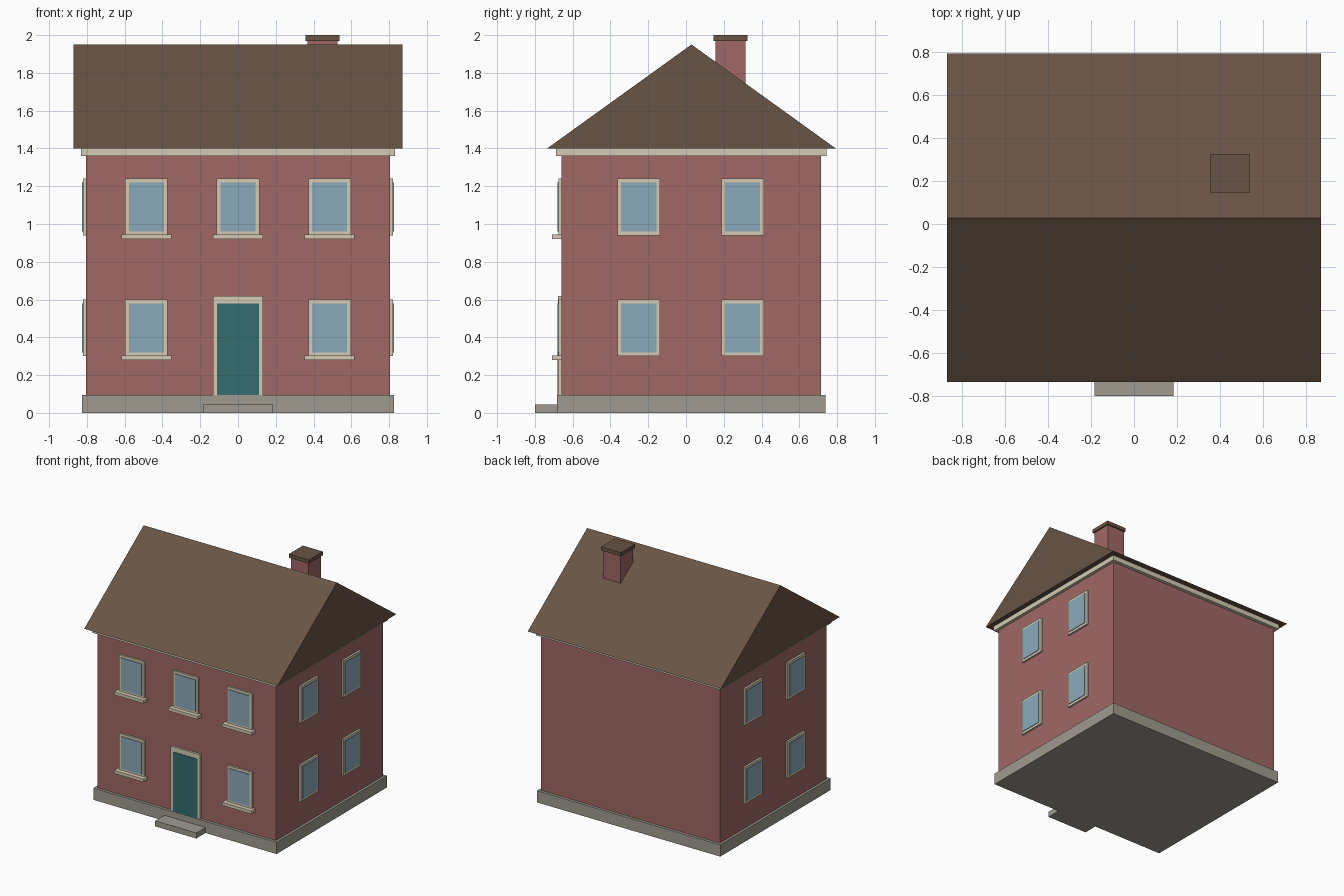
import bpy
import bmesh

cube = bpy.data.objects.get("Cube")
if cube:
    bpy.data.objects.remove(cube, do_unlink=True)


def material(name, rgb):
    m = bpy.data.materials.new(name)
    m.use_nodes = True
    m.diffuse_color = (*rgb, 1)
    m.node_tree.nodes["Principled BSDF"].inputs["Base Color"].default_value = (*rgb, 1)
    return m


BRICK = material("red brick", (0.35, 0.14, 0.13))
ROOF = material("brown roof", (0.14, 0.088, 0.058))
CREAM = material("cream trim", (0.66, 0.60, 0.45))
GLASS = material("blue glass", (0.26, 0.40, 0.49))
STONE = material("grey stone", (0.35, 0.33, 0.28))
DOOR = material("teal paint", (0.033, 0.15, 0.16))


def finish(name, bm, mat):
    bmesh.ops.recalc_face_normals(bm, faces=bm.faces)
    mesh = bpy.data.meshes.new(name)
    bm.to_mesh(mesh)
    bm.free()
    mesh.materials.append(mat)
    obj = bpy.data.objects.new(name, mesh)
    bpy.context.collection.objects.link(obj)
    return obj


def box(name, mat, x, y, z):
    """Box spanning the given (low, high) ranges."""
    bm = bmesh.new()
    bmesh.ops.create_cube(bm, size=1)
    for v in bm.verts:
        v.co = [r[0] if c < 0 else r[1] for c, r in zip(v.co, (x, y, z))]
    return finish(name, bm, mat)


def around(centre, half):
    return (centre - half, centre + half)


WALL_X, FRONT, BACK = 0.805, -0.66, 0.715
MID_Y = (FRONT + BACK) / 2
FLOORS = {"lower": 0.30, "upper": 0.94}

# Body of the house
box("plinth", STONE, around(0, 0.825), around(MID_Y, 0.71), (0, 0.095))
box("walls", BRICK, around(0, WALL_X), (FRONT, BACK), (0.095, 1.36))
box("eaves_band", CREAM, around(0, 0.83), around(MID_Y, 0.715), (1.36, 1.40))
box("door_step", STONE, around(0, 0.185), (-0.80, -0.68), (0, 0.045))

# Gabled roof, a triangle extruded along x
bm = bmesh.new()
profile = [(-0.735, 1.40), (0.793, 1.40), (0.029, 1.95)]
gable = bm.faces.new([bm.verts.new((-0.87, y, z)) for y, z in profile])
extruded = bmesh.ops.extrude_face_region(bm, geom=[gable], use_keep_orig=True)
for item in extruded["geom"]:
    if isinstance(item, bmesh.types.BMVert):
        item.co.x = 0.87
finish("roof", bm, ROOF)

# Chimney
box("chimney", BRICK, around(0.447, 0.08), around(0.235, 0.08), (1.50, 1.97))
box("chimney_cap", ROOF, around(0.447, 0.09), around(0.235, 0.09), (1.97, 2.0))

# Front door
box("door_frame", CREAM, around(0, 0.133), (FRONT - 0.017, FRONT), (0.095, 0.62))
box("door_panel", DOOR, around(0, 0.11), (FRONT - 0.021, FRONT), (0.095, 0.58))

# Front windows with sills
for floor, z in FLOORS.items():
    for side, x in (("right", -0.485), ("middle", 0), ("left", 0.485)):
        if floor == "lower" and side == "middle":
            continue
        name = f"front_{floor}_{side}"
        box(name + "_frame", CREAM, around(x, 0.113), (FRONT - 0.015, FRONT), (z, z + 0.30))
        box(name + "_glass", GLASS, around(x, 0.093), (FRONT - 0.02, FRONT), (z + 0.02, z + 0.28))
        box(name + "_sill", CREAM, around(x, 0.133), (FRONT - 0.05, FRONT), (z - 0.02, z + 0.005))

# Side windows on both gable walls
for side, s in (("right", -1), ("left", 1)):
    for floor, z in FLOORS.items():
        for place, y in (("front", -0.25), ("back", 0.30)):
            name = f"{side}_{floor}_{place}"
            frame_x = sorted((s * WALL_X, s * (WALL_X + 0.015)))
            glass_x = sorted((s * WALL_X, s * (WALL_X + 0.02)))
            box(name + "_frame", CREAM, frame_x, around(y, 0.113), (z, z + 0.30))
            box(name + "_glass", GLASS, glass_x, around(y, 0.093), (z + 0.02, z + 0.28))
